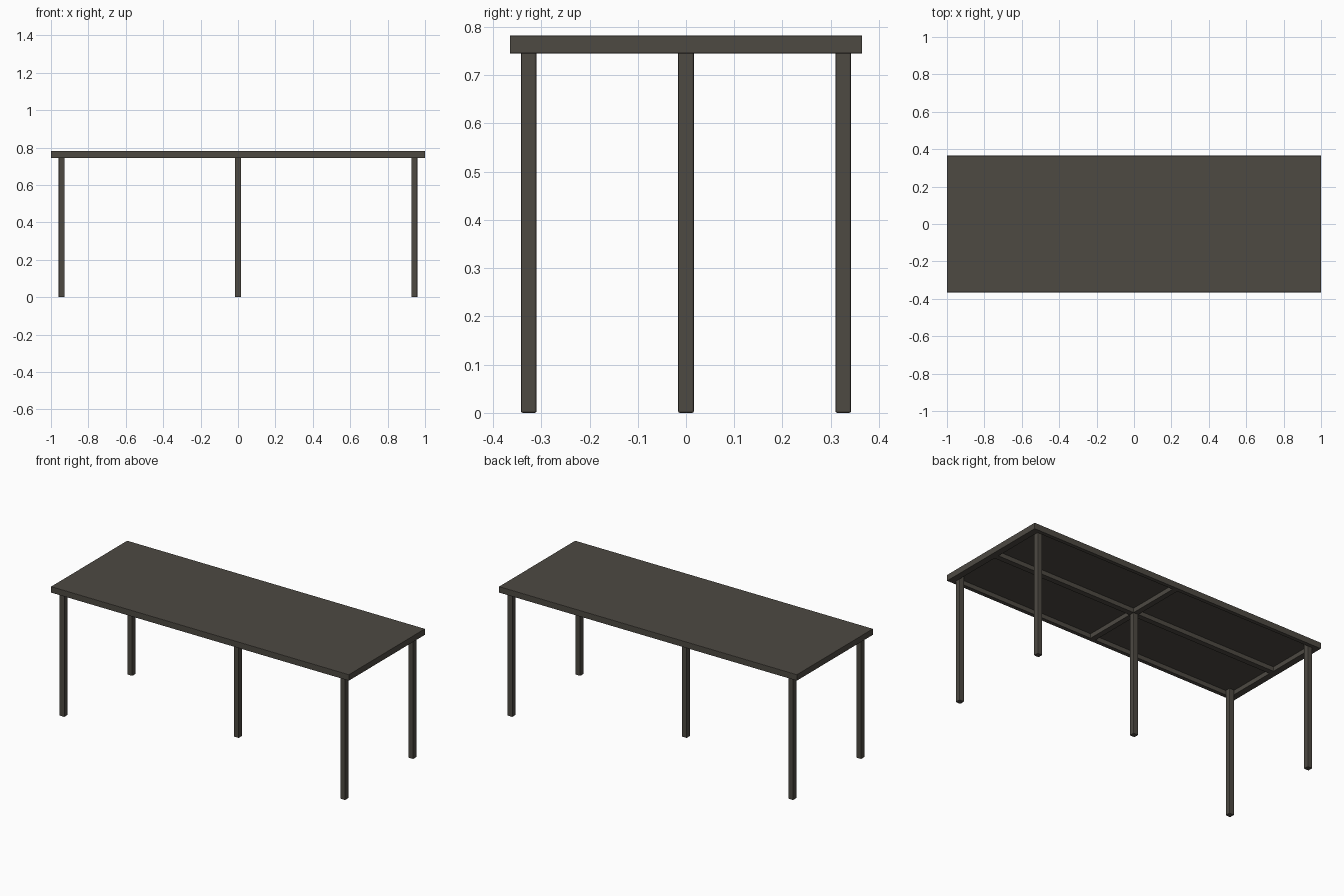
import bpy, bmesh
from mathutils import Vector

if "Cube" in bpy.data.objects:
    bpy.data.objects.remove(bpy.data.objects["Cube"])

mat = bpy.data.materials.new("dark grey brown")
mat.diffuse_color = (0.075, 0.067, 0.055, 1)
mat.use_nodes = True
mat.node_tree.nodes["Principled BSDF"].inputs["Base Color"].default_value = mat.diffuse_color

TOP, UNDER, CEILING = 0.782, 0.745, 0.772
HX, HY = 1.0, 0.365          # half size of the top
IX, IY, RIB = 0.96, 0.341, 0.017   # inner rim edges, half rib width


def box_bmesh(x0, x1, y0, y1, z0, z1):
    bm = bmesh.new()
    bmesh.ops.create_cube(bm, size=1)
    for v in bm.verts:
        v.co = Vector((x1 if v.co.x > 0 else x0,
                       y1 if v.co.y > 0 else y0,
                       z1 if v.co.z > 0 else z0))
    return bm


def finish(bm, name, bevel):
    bmesh.ops.recalc_face_normals(bm, faces=bm.faces[:])
    me = bpy.data.meshes.new(name)
    bm.to_mesh(me)
    bm.free()
    me.materials.append(mat)
    ob = bpy.data.objects.new(name, me)
    bpy.context.collection.objects.link(ob)
    mod = ob.modifiers.new("soft edges", 'BEVEL')
    mod.width = bevel
    mod.segments = 2
    mod.limit_method = 'ANGLE'
    return ob


# Table top: slab with four recessed panels underneath, leaving a rim and cross ribs
bm = box_bmesh(-HX, HX, -HY, HY, UNDER, TOP)
for axis, cuts in (((1, 0, 0), (-IX, -RIB, RIB, IX)), ((0, 1, 0), (-IY, -RIB, RIB, IY))):
    for c in cuts:
        bmesh.ops.bisect_plane(bm, geom=bm.verts[:] + bm.edges[:] + bm.faces[:],
                               plane_co=Vector(axis) * c, plane_no=axis)
panels = []
for f in bm.faces:
    c = f.calc_center_median()
    if c.z < UNDER + 0.001 and RIB < abs(c.x) < IX and RIB < abs(c.y) < IY:
        panels.append(f)
for f in bmesh.ops.extrude_discrete_faces(bm, faces=panels)["faces"]:
    for v in f.verts:
        v.co.z = CEILING
finish(bm, "table_top", 0.0015)

# Four corner legs and one centre leg
W = 0.0165
places = {"front_left_leg": (-0.943, -0.326), "front_right_leg": (0.943, -0.326),
          "back_left_leg": (-0.943, 0.326), "back_right_leg": (0.943, 0.326),
          "centre_leg": (0, 0)}
for name, (x, y) in places.items():
    finish(box_bmesh(x - W, x + W, y - W, y + W, 0, CEILING + 0.003), name, 0.004)
